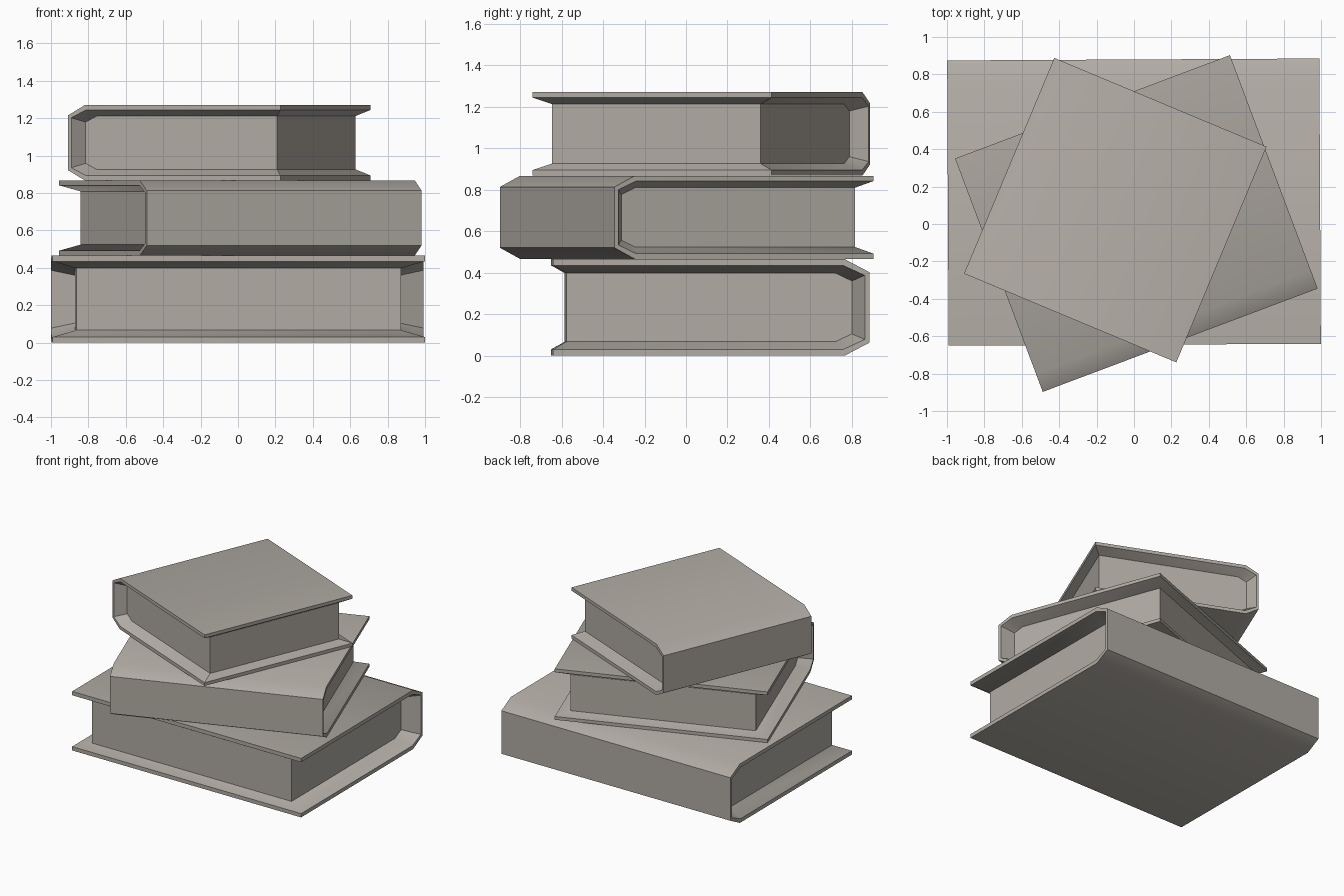
import bpy, bmesh
from math import radians

if "Cube" in bpy.data.objects:
    bpy.data.objects.remove(bpy.data.objects["Cube"])

# C-shaped book section as (depth, height); depth runs from open edge to spine
OUTER = [(-0.765, 0.0), (0.645, 0.0), (0.765, 0.063)]   # outside of cover
RIM = [(-0.765, 0.030), (0.637, 0.030), (0.742, 0.078)]   # inner edge of board rim
INNER = [(-0.700, 0.067), (0.600, 0.067), (0.680, 0.105)]  # where pages begin
HEIGHT, DEPTH, HALF_LEN, PAGE_HALF = 0.465, 1.53, 0.995, 0.867

# warm grey cloth
cloth = bpy.data.materials.new("cloth")
cloth.diffuse_color = (0.44, 0.41, 0.37, 1.0)
cloth.use_nodes = True
cloth.node_tree.nodes["Principled BSDF"].inputs["Base Color"].default_value = cloth.diffuse_color


def section(lower):
    """Mirror the lower half of a section about mid height."""
    return lower + [(y, HEIGHT - z) for y, z in reversed(lower)]


def book(name, centre, z0, size, angle):
    bm = bmesh.new()
    sx, sy, sz = size[0] / (2 * HALF_LEN), size[1] / DEPTH, size[2] / HEIGHT

    def ring(lower, x):
        return [bm.verts.new((x * sx, y * sy, z * sz)) for y, z in section(lower)]

    ends = [[ring(OUTER, s * HALF_LEN), ring(RIM, s * HALF_LEN), ring(INNER, s * PAGE_HALF)]
            for s in (-1, 1)]

    # cover outside, joining both ends
    a, b = ends[0][0], ends[1][0]
    for i in range(5):
        bm.faces.new((a[i], b[i], b[i + 1], a[i + 1]))
    # bottom-to-top rims, sloped recess and page ends
    for loops in ends:
        for p, q in zip(loops, loops[1:]):
            for i in range(5):
                bm.faces.new((p[i], p[i + 1], q[i + 1], q[i]))
        bm.faces.new(loops[2])
    # open edge: lips, sloped boards and page block front
    for k in (0, 5):
        for j in (0, 1):
            bm.faces.new((ends[0][j][k], ends[1][j][k],
                          ends[1][j + 1][k], ends[0][j + 1][k]))
    a, b = ends[0][2], ends[1][2]
    bm.faces.new((a[0], b[0], b[5], a[5]))

    bmesh.ops.recalc_face_normals(bm, faces=bm.faces[:])
    mesh = bpy.data.meshes.new(name)
    bm.to_mesh(mesh)
    bm.free()
    mesh.materials.append(cloth)
    obj = bpy.data.objects.new(name, mesh)
    obj.location = (centre[0], centre[1], z0)
    obj.rotation_euler.z = radians(angle)
    bpy.context.collection.objects.link(obj)
    # soften the shallow cover bevels, keep other edges sharp
    bpy.ops.object.select_all(action='DESELECT')
    obj.select_set(True)
    bpy.context.view_layer.objects.active = obj
    bpy.ops.object.shade_smooth_by_angle(angle=radians(35))


# stack of three books, each turned differently
book("bottom_book", (0.0, 0.117), 0.0, (1.99, 1.525, 0.465), 0.3)
book("middle_book", (0.0125, 0.0025), 0.466, (1.57, 1.333, 0.401), 200.6)
book("top_book", (-0.10, 0.074), 0.868, (1.25, 1.23, 0.402), 67.3)
